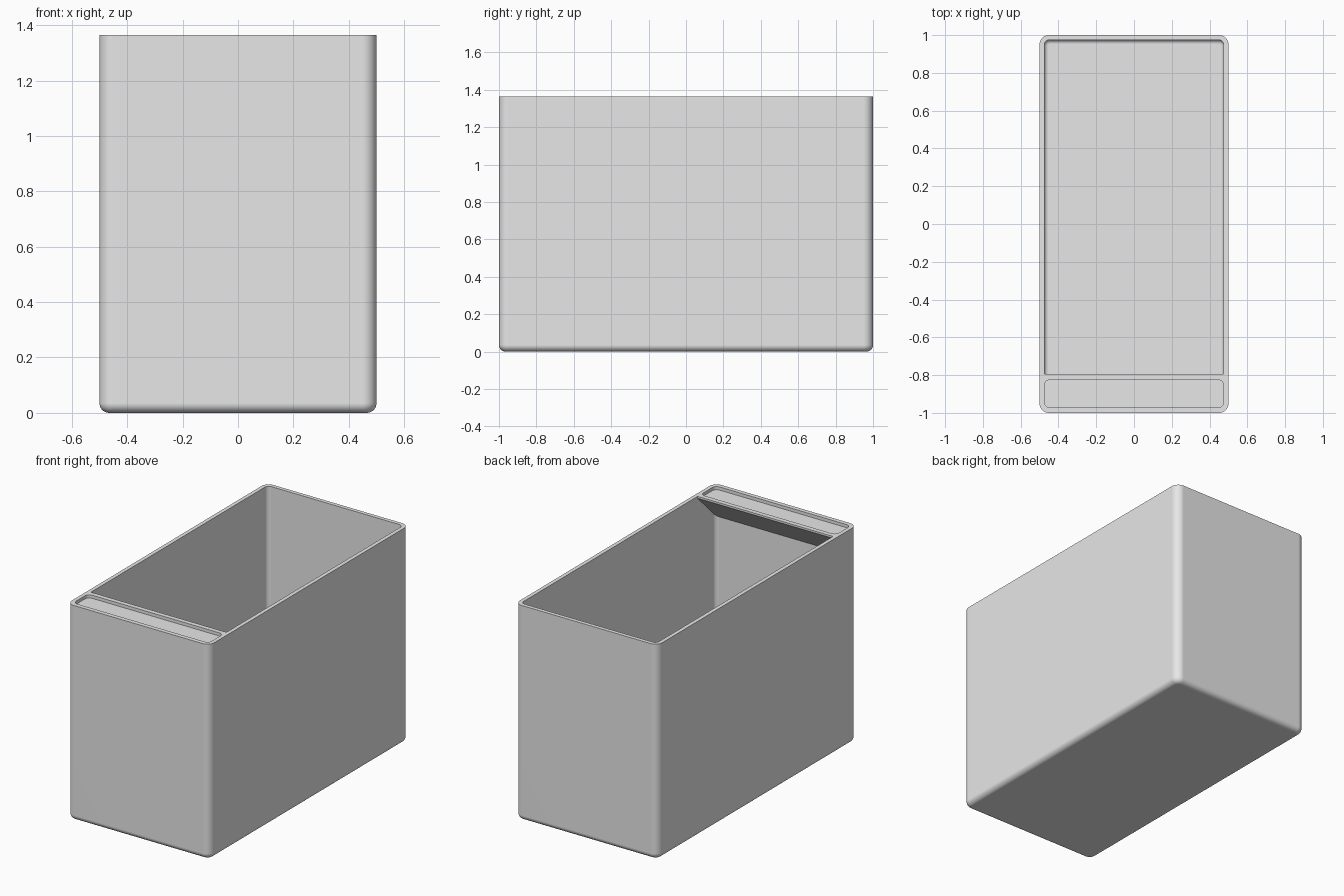
import bpy, bmesh
from math import pi, sin, cos, radians

H, WALL, STEPS = 1.365, 0.025, 8

cube = bpy.data.objects.get("Cube")
if cube:
    bpy.data.objects.remove(cube, do_unlink=True)

grey = bpy.data.materials.new("plain_grey")
grey.use_nodes = True
grey.diffuse_color = (0.8, 0.8, 0.8, 1)
grey.node_tree.nodes["Principled BSDF"].inputs["Base Color"].default_value = (0.8, 0.8, 0.8, 1)


def make_object(name, bm):
    bmesh.ops.recalc_face_normals(bm, faces=bm.faces)
    mesh = bpy.data.meshes.new(name)
    bm.to_mesh(mesh)
    bm.free()
    mesh.materials.append(grey)
    obj = bpy.data.objects.new(name, mesh)
    bpy.context.collection.objects.link(obj)
    return obj


def rounded_block(name, hx, y0, y1, z0, z1, radius, fillet):
    """Block with rounded upright corners and an optional rounded bottom edge."""
    bm = bmesh.new()
    levels = [(0, z0)]
    if fillet:
        angles = [i * pi / 2 / STEPS for i in range(STEPS + 1)]
        levels = [(fillet * (1 - sin(a)), z0 + fillet * (1 - cos(a))) for a in angles]
    levels.append((0, z1))
    rings = []
    for inset, z in levels:
        r = radius - inset
        ring = []
        for k, (cx, cy) in enumerate([(hx - radius, y1 - radius), (radius - hx, y1 - radius),
                                      (radius - hx, y0 + radius), (hx - radius, y0 + radius)]):
            for i in range(STEPS + 1):
                a = (k + i / STEPS) * pi / 2
                ring.append(bm.verts.new((cx + r * cos(a), cy + r * sin(a), z)))
        rings.append(ring)
    n = len(rings[0])
    for low, high in zip(rings, rings[1:]):
        for i in range(n):
            j = (i + 1) % n
            bm.faces.new((low[i], low[j], high[j], high[i]))
    bm.faces.new(rings[0])
    bm.faces.new(rings[-1])
    return make_object(name, bm)


def prism(name, profile, hx):
    """Extrude a y-z profile along x."""
    bm = bmesh.new()
    face = bm.faces.new([bm.verts.new((-hx, y, z)) for y, z in profile])
    out = bmesh.ops.extrude_face_region(bm, geom=[face])
    moved = [v for v in out["geom"] if isinstance(v, bmesh.types.BMVert)]
    bmesh.ops.translate(bm, verts=moved, vec=(2 * hx, 0, 0))
    return make_object(name, bm)


def subtract(target, cutter):
    cutter.hide_render = True
    mod = target.modifiers.new("cut", 'BOOLEAN')
    mod.operation, mod.solver, mod.object = 'DIFFERENCE', 'EXACT', cutter
    bpy.context.view_layer.update()
    graph = bpy.context.evaluated_depsgraph_get()
    mesh = bpy.data.meshes.new_from_object(target.evaluated_get(graph))
    target.modifiers.clear()
    target.data = mesh
    bpy.data.objects.remove(cutter, do_unlink=True)


# Outer shell
bin_body = rounded_block("bin_body", 0.5, -1, 1, 0, H, 0.05, 0.035)

# Cavity, leaving a label shelf with a sloped underside at the front
cavity = rounded_block("cavity_cutter", 0.5 - WALL, WALL - 1, 1 - WALL, WALL, H + 0.1, 0.027, 0.022)
shelf_y, slope_z = -0.795, H - 0.012
shelf = prism("shelf_space", [(shelf_y, H + 0.2), (shelf_y, slope_z),
                              (-1.1, slope_z - (shelf_y + 1.1)), (-1.1, H + 0.2)], 0.6)
subtract(cavity, shelf)
subtract(bin_body, cavity)

# Shallow label pocket in the shelf top
pocket = rounded_block("pocket_cutter", 0.475, -0.972, -0.825, H - 0.02, H + 0.1, 0.03, 0)
subtract(bin_body, pocket)

# Smooth rounded edges, crisp rims
bpy.ops.object.select_all(action='DESELECT')
bin_body.select_set(True)
bpy.context.view_layer.objects.active = bin_body
bpy.ops.object.shade_smooth_by_angle(angle=radians(30))
weighted = bin_body.modifiers.new("even_normals", 'WEIGHTED_NORMAL')
weighted.keep_sharp = True
